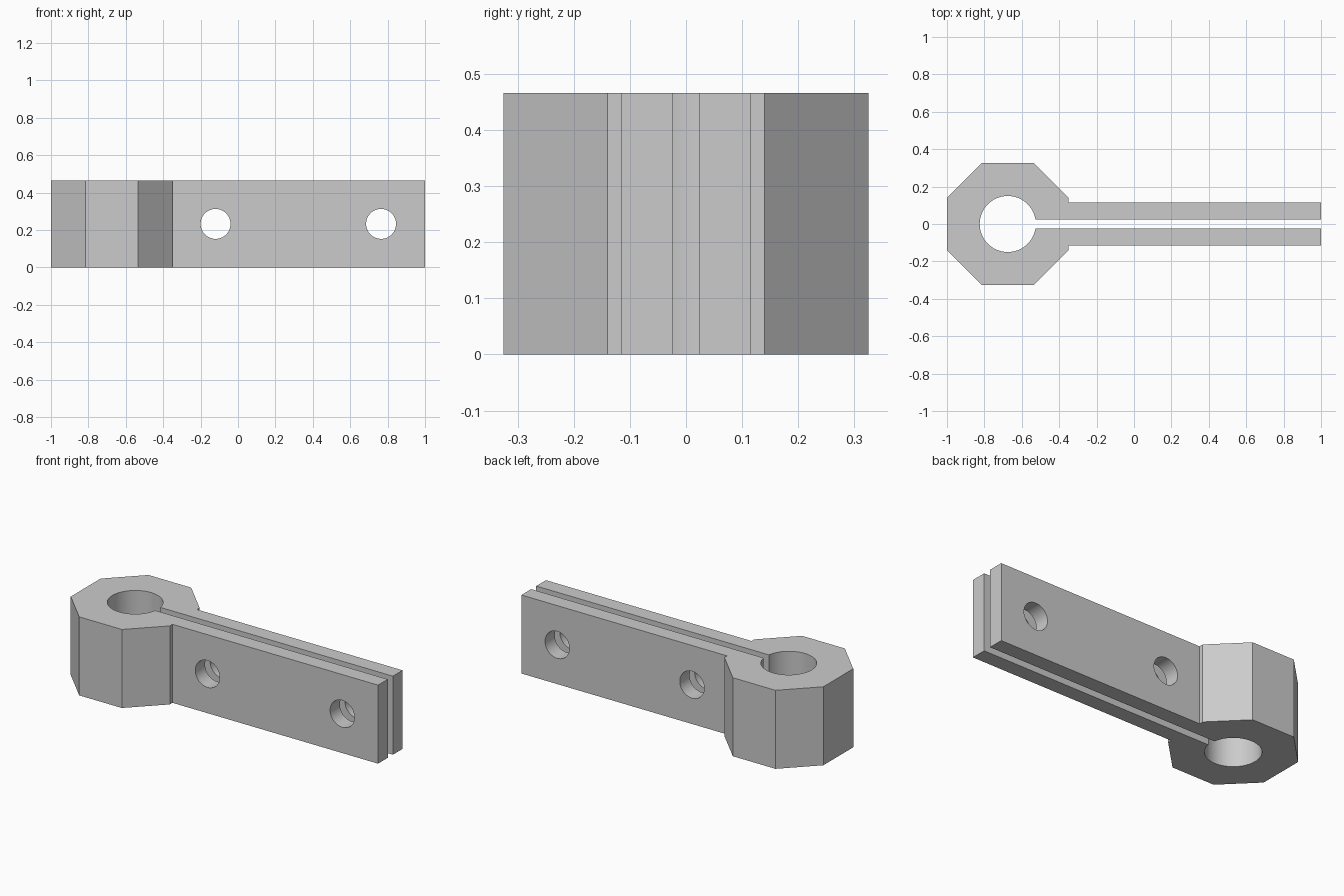
import bpy, bmesh, math

cube = bpy.data.objects.get("Cube")
if cube:
    bpy.data.objects.remove(cube, do_unlink=True)

HEIGHT = 0.466
BORE_X, BORE_R = -0.675, 0.15
SLOT, ARM = 0.024, 0.115        # half widths of the slot and of the arm pair
BOLT_R = 0.08

grey = bpy.data.materials.new("plain_grey")
grey.use_nodes = True
colour = (0.6, 0.6, 0.6, 1)
grey.diffuse_color = colour
grey.node_tree.nodes["Principled BSDF"].inputs["Base Color"].default_value = colour

# Half of the octagonal collar and one arm, from the slot round to the left
half = [(1, SLOT), (1, ARM), (-0.35, ARM), (-0.35, 0.14),
        (-0.535, 0.325), (-0.815, 0.325), (-1, 0.14)]
outline = half + [(x, -y) for x, y in reversed(half)]

# Round bore, opening into the slot
start = math.asin(SLOT / BORE_R)
steps = 60
for i in range(steps + 1):
    a = -start - (2 * math.pi - 2 * start) * i / steps
    outline.append((BORE_X + BORE_R * math.cos(a), BORE_R * math.sin(a)))

# Extrude the profile into the clamp
bm = bmesh.new()
base = bm.faces.new([bm.verts.new((x, y, 0)) for x, y in outline])
top = bmesh.ops.extrude_face_region(bm, geom=[base])["geom"]
bmesh.ops.translate(bm, vec=(0, 0, HEIGHT),
                    verts=[v for v in top if isinstance(v, bmesh.types.BMVert)])
bmesh.ops.recalc_face_normals(bm, faces=bm.faces)
mesh = bpy.data.meshes.new("split_clamp")
bm.to_mesh(mesh)
bm.free()
mesh.materials.append(grey)
clamp = bpy.data.objects.new("split_clamp", mesh)
bpy.context.collection.objects.link(clamp)

# Bolt holes through both arms
for x in (-0.12, 0.765):
    bpy.ops.mesh.primitive_cylinder_add(vertices=48, radius=BOLT_R, depth=0.5,
                                        location=(x, 0, HEIGHT / 2),
                                        rotation=(math.pi / 2, 0, 0))
    cutter = bpy.context.object
    cutter.name = "bolt_hole_cutter"
    cutter.hide_render = True
    cutter.data.materials.append(grey)
    cut = clamp.modifiers.new("bolt_hole", 'BOOLEAN')
    cut.operation = 'DIFFERENCE'
    cut.solver = 'EXACT'
    cut.object = cutter
    bpy.ops.object.select_all(action='DESELECT')
    bpy.context.view_layer.objects.active = clamp
    clamp.select_set(True)
    bpy.ops.object.modifier_apply(modifier=cut.name)
    bpy.data.objects.remove(cutter, do_unlink=True)

# Smooth the round walls, keep the edges sharp
bpy.ops.object.shade_smooth_by_angle(angle=math.radians(30))
